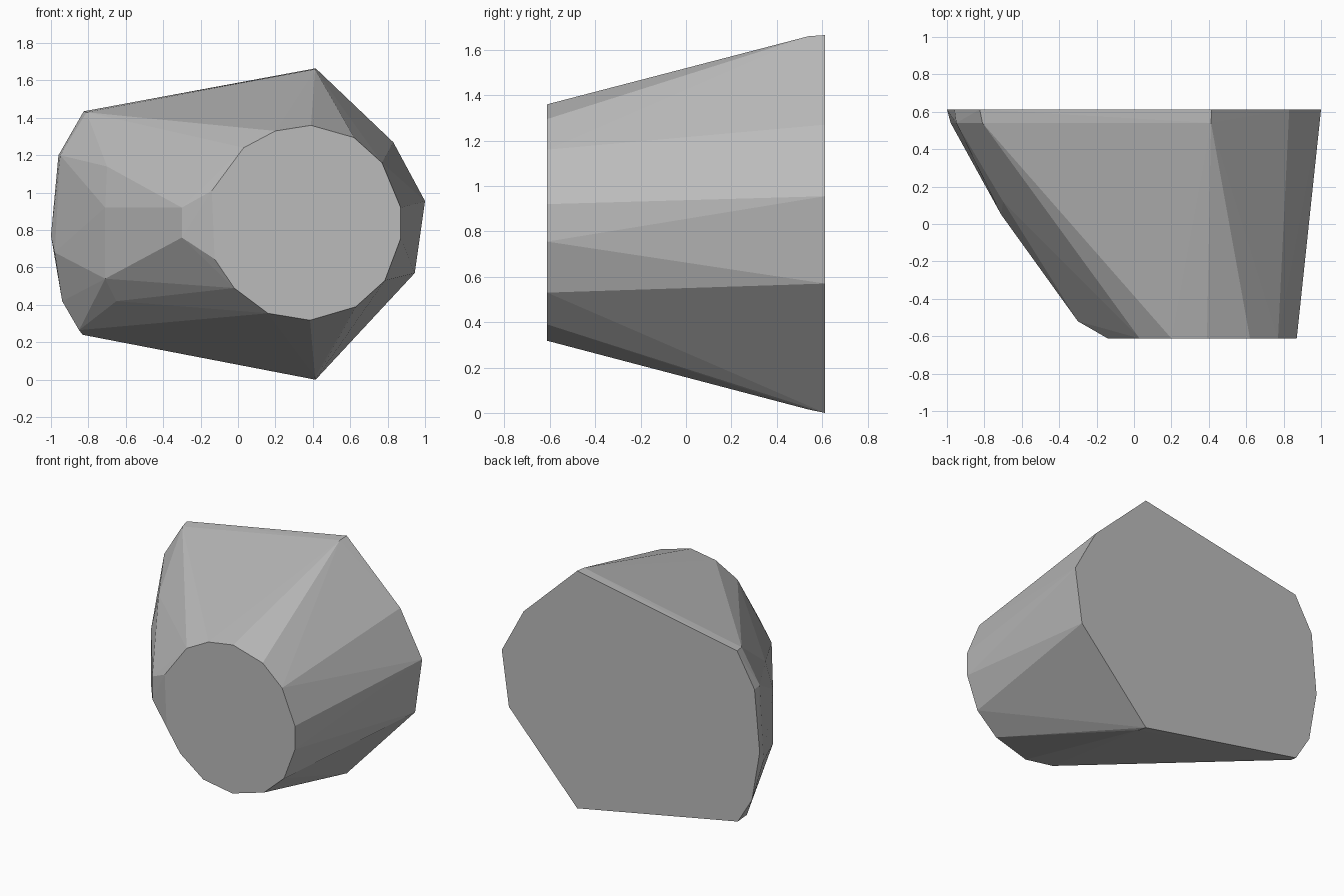
import bpy, bmesh

if "Cube" in bpy.data.objects:
    bpy.data.objects.remove(bpy.data.objects["Cube"])

# Cross-section outlines (x, z) at the flat front, and the larger flat back
front = [(-.14, 1.01), (.03, 1.24), (.2, 1.33), (.39, 1.36), (.62, 1.295),
         (.77, 1.16), (.87, .92), (.87, .755), (.785, .53), (.63, .39),
         (.385, .318), (.16, .355), (-.02, .49), (-.125, .645)]
back = [(.415, 1.665), (.83, 1.27), (1, .955), (.945, .57), (.415, 0),
        (-.83, .24), (-.94, .42), (-1, .77), (-.96, 1.2), (-.825, 1.435)]
# Narrow lip just before the back face
lip = [(.412, 1.66), (-.81, 1.43), (-.95, 1.2), (-.98, .68), (-.85, .265), (.412, .015)]
# Slanted left side (x, y, z)
side = [(-.3, -.52, .92), (-.3, -.52, .76), (-.71, .05, .92), (-.71, .05, .54),
        (-.65, .11, .42), (-.62, .11, 1.2), (-.7, .12, 1.14)]

points = [(x, -.612, z) for x, z in front]
points += [(x, .612, z) for x, z in back]
points += [(x, .54, z) for x, z in lip] + side

# Faceted convex boulder
bm = bmesh.new()
for p in points:
    bm.verts.new(p)
res = bmesh.ops.convex_hull(bm, input=bm.verts[:])
loose = [v for v in bm.verts if not v.link_faces]
bmesh.ops.delete(bm, geom=loose, context='VERTS')
bmesh.ops.dissolve_limit(bm, angle_limit=.01, verts=bm.verts[:], edges=bm.edges[:])
bmesh.ops.recalc_face_normals(bm, faces=bm.faces[:])
mesh = bpy.data.meshes.new("boulder")
bm.to_mesh(mesh)
bm.free()
boulder = bpy.data.objects.new("boulder", mesh)
bpy.context.collection.objects.link(boulder)

# Single stone colour
grey = bpy.data.materials.new("stone grey")
grey.diffuse_color = (.5, .5, .5, 1)
grey.use_nodes = True
grey.node_tree.nodes["Principled BSDF"].inputs["Base Color"].default_value = grey.diffuse_color
mesh.materials.append(grey)
